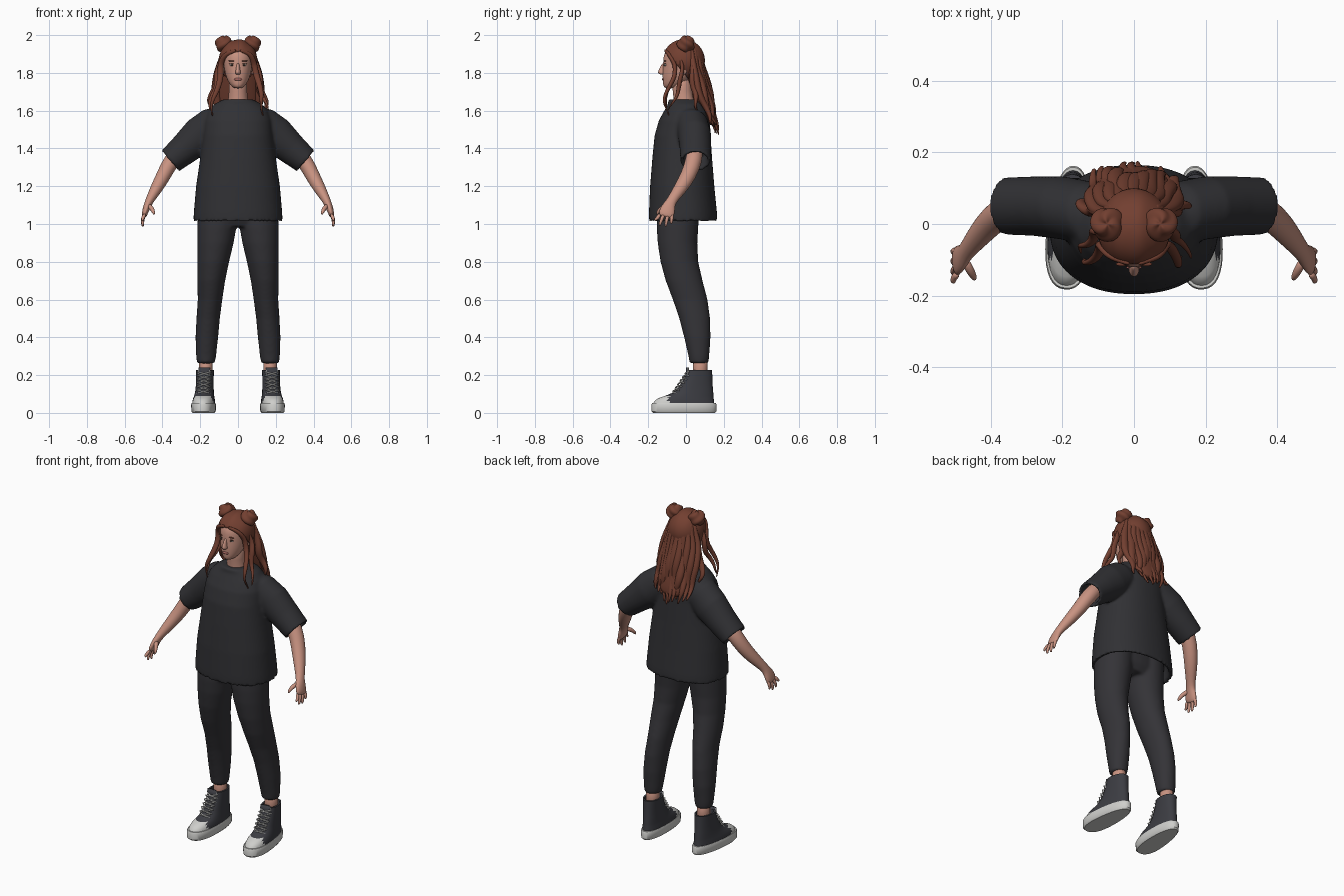
import bpy, bmesh, math, random
from mathutils import Vector, Matrix

random.seed(4)
default_cube = bpy.data.objects.get("Cube")
if default_cube:
    bpy.data.objects.remove(default_cube, do_unlink=True)


def material(name, colour):
    mat = bpy.data.materials.new(name)
    mat.use_nodes = True
    mat.diffuse_color = (*colour, 1)
    mat.node_tree.nodes["Principled BSDF"].inputs["Base Color"].default_value = (*colour, 1)
    return mat


skin = material("skin", (.58, .29, .22))
hair = material("auburn hair", (.17, .05, .03))
shirt_cloth = material("charcoal shirt cloth", (.03, .03, .034))
trouser_cloth = material("charcoal trouser cloth", (.034, .033, .038))
canvas = material("dark canvas", (.045, .046, .055))
rubber = material("white rubber", (.62, .62, .6))
lip = material("lip pink", (.42, .15, .13))
eye_white = material("eye white", (.6, .52, .48))
eye_dark = material("eye dark", (.06, .035, .025))


def loft(bm, rings, axis=None, n=16, power=1.0, egg=0.0):
    """Skin elliptical rings (x, y, z, half width, half depth) along a path."""
    centres = [Vector(r[:3]) for r in rings]
    loops = []
    for i, ring in enumerate(rings):
        last = len(rings) - 1
        t = Vector(axis) if axis else centres[min(i + 1, last)] - centres[max(i - 1, 0)]
        t.normalize()
        u = Vector((0, 1, 0)).cross(t).normalized()
        v = t.cross(u)
        loop = []
        for k in range(n):
            c, s = math.cos(math.tau * k / n), math.sin(math.tau * k / n)
            c = math.copysign(abs(c) ** power, c)
            s = math.copysign(abs(s) ** power, s)
            loop.append(bm.verts.new(centres[i] + u * ring[3] * c * (1 - egg * s) + v * ring[4] * s))
        loops.append(loop)
    for a, b in zip(loops, loops[1:]):
        for k in range(n):
            bm.faces.new((a[k], a[(k + 1) % n], b[(k + 1) % n], b[k]))
    bm.faces.new(loops[0][::-1])
    bm.faces.new(loops[-1])


def ball(bm, centre, radii, segments=20):
    mat = Matrix.Translation(centre) @ Matrix.Diagonal((*radii, 1))
    return bmesh.ops.create_uvsphere(bm, u_segments=segments, v_segments=segments // 2 + 2,
                                     radius=1, matrix=mat)["verts"]


def finish(name, bm, *mats, mirror=False, subsurf=0, voxel=0, sharp=False):
    bmesh.ops.recalc_face_normals(bm, faces=bm.faces)
    for f in bm.faces:
        f.smooth = True
    mesh = bpy.data.meshes.new(name)
    bm.to_mesh(mesh)
    bm.free()
    obj = bpy.data.objects.new(name, mesh)
    bpy.context.scene.collection.objects.link(obj)
    for m in mats:
        mesh.materials.append(m)
    if sharp:
        bpy.ops.object.select_all(action='DESELECT')
        obj.select_set(True)
        bpy.context.view_layer.objects.active = obj
        bpy.ops.object.shade_smooth_by_angle(angle=math.radians(40))
    if mirror:
        obj.modifiers.new("mirror", 'MIRROR').use_mirror_merge = False
    if voxel:
        mod = obj.modifiers.new("blend", 'REMESH')
        mod.mode, mod.voxel_size, mod.use_smooth_shade = 'VOXEL', voxel, True
        mod = obj.modifiers.new("soften", 'SMOOTH')
        mod.factor, mod.iterations = .5, 6
    if subsurf:
        mod = obj.modifiers.new("subdivide", 'SUBSURF')
        mod.levels = mod.render_levels = subsurf
    return obj


UP = (0, 0, 1)

# Loose T-shirt: hollow torso and two hollow sleeves blended together
bm = bmesh.new()
loft(bm, [(0, -.015, z, a, b) for z, a, b in ((1.1, .2, .15), (1.02, .215, .162))] +
     [(0, y, z, a, b) for y, z, a, b in (
         (-.015, 1.015, .236, .181), (-.016, 1.06, .234, .18), (-.02, 1.2, .222, .17),
         (-.02, 1.35, .2, .158), (-.018, 1.47, .185, .148), (-.008, 1.55, .178, .135),
         (0, 1.6, .16, .115), (0, 1.635, .125, .095), (-.012, 1.66, .078, .082))],
     UP, n=48, power=.9)
for s in (-1, 1):
    loft(bm, [(s * x, y, z, a, b) for x, y, z, a, b in (
        (.06, .02, 1.565, .07, .07), (.12, .03, 1.53, .098, .088), (.2, .045, 1.47, .1, .088),
        (.28, .05, 1.4, .084, .083), (.36, .05, 1.332, .071, .08),
        (.356, .05, 1.336, .055, .063), (.3, .05, 1.385, .055, .063))],
        (s * .76, 0, -.65), n=32)
finish("shirt", bm, shirt_cloth, voxel=.008)

# Tapered trousers
bm = bmesh.new()
for s in (-1, 1):
    loft(bm, [(s * x, y, z, a, b) for x, y, z, a, b in (
        (.17, .069, .262, .047, .05), (.169, .068, .3, .053, .055), (.165, .06, .4, .06, .07),
        (.158, .046, .5, .062, .082), (.148, .022, .6, .065, .092), (.142, -.01, .7, .074, .098),
        (.131, -.035, .8, .084, .1), (.119, -.045, .9, .096, .105),
        (.112, -.045, .98, .103, .11), (.108, -.04, 1.1, .103, .112))], UP, n=32)
loft(bm, [(0, -.045, z, a, b) for z, a, b in ((.985, .18, .085), (1.03, .205, .107), (1.1, .21, .112))],
     UP, n=32)
finish("trousers", bm, trouser_cloth, voxel=.009)

# Ankles
bm = bmesh.new()
loft(bm, [(.17, .075, z, .036, .039) for z in (.16, .23, .32)], UP)
finish("ankles", bm, skin, mirror=True)


# High-top shoes, turned slightly outward
def finish_shoe(name, bm, *mats, **options):
    bmesh.ops.rotate(bm, verts=bm.verts, cent=(.167, .1, 0), matrix=Matrix.Rotation(.07, 3, 'Z'))
    return finish(name, bm, *mats, mirror=True, **options)


bm = bmesh.new()
loft(bm, [(.172, -.011, z, a, b) for z, a, b in (
    (0, .056, .164), (.008, .062, .172), (.044, .063, .173), (.052, .06, .169))],
    UP, n=40, power=.85, egg=.16)
finish_shoe("shoe_soles", bm, rubber, sharp=True)

bm = bmesh.new()
loft(bm, [(.172, (front + back) / 2, z, a, (back - front) / 2) for z, front, back, a in (
    (.045, -.176, .15, .059), (.062, -.168, .148, .058), (.078, -.148, .146, .055),
    (.09, -.112, .145, .052), (.108, -.068, .144, .049), (.13, -.045, .142, .047),
    (.16, -.024, .14, .046), (.195, -.006, .139, .046), (.228, .004, .138, .047),
    (.228, .016, .128, .038), (.2, .02, .125, .036))], UP, n=40, power=.88, egg=.1)
for f in bm.faces:
    middle = f.calc_center_median()
    f.material_index = 1 if middle.y < -.095 and middle.z < .105 else 0
finish_shoe("shoe_uppers", bm, canvas, rubber, sharp=True)

bm = bmesh.new()
for i in range(6):
    z = .112 + .019 * i
    y = -.07 + (z - .108) * .68
    for tilt in (-.009, .009):
        loft(bm, [(.172 + x, y + 14 * x * x - .003, z + tilt * x / .03, .0038, .0038)
                  for x in (-.036, -.02, 0, .02, .036)], n=8)
loft(bm, [(.172, .006, .19, .03, .008), (.172, .008, .24, .032, .008)], UP)
for f in bm.faces:
    f.material_index = 1 if len(f.verts) in (4, 16) and f.calc_area() > .0003 else 0
finish_shoe("shoe_laces_and_tongue", bm, rubber, canvas)

# Bare arms with flattened palms, four fingers and a thumb
bm = bmesh.new()
loft(bm, [(.29, .05, 1.41, .045, .045), (.355, .043, 1.335, .043, .045), (.395, .012, 1.255, .039, .042),
          (.428, -.025, 1.195, .034, .037), (.46, -.065, 1.14, .025, .028),
          (.474, -.083, 1.112, .021, .028), (.485, -.095, 1.085, .019, .039),
          (.494, -.103, 1.055, .016, .043), (.499, -.108, 1.035, .011, .036)])
for base, tip, drop in ((-.138, -.162, 1.015), (-.116, -.138, .99), (-.094, -.107, .985), (-.073, -.078, 1.0)):
    loft(bm, [(.492, base, 1.055, .01, .011), (.504, (base + tip) / 2, 1.03, .01, .01),
              (.506, tip, drop + .01, .008, .008), (.502, tip, drop, .004, .004)], n=10)
loft(bm, [(.475, -.1, 1.1, .014, .014), (.458, -.128, 1.085, .013, .013),
          (.448, -.148, 1.066, .01, .01), (.444, -.155, 1.05, .005, .005)], n=10)
finish("arms", bm, skin, mirror=True, subsurf=1)

# Head, neck, nose and ears
bm = bmesh.new()
loft(bm, [(0, y, z, a, b) for y, z, a, b in (
    (-.085, 1.718, .014, .018), (-.078, 1.725, .03, .04), (-.066, 1.742, .045, .056),
    (-.052, 1.765, .058, .071), (-.036, 1.8, .069, .089), (-.024, 1.84, .076, .097),
    (-.02, 1.88, .079, .101), (-.018, 1.91, .077, .094), (-.015, 1.94, .06, .072),
    (-.015, 1.955, .035, .04))], UP, n=32)
loft(bm, [(0, y, z, a, b) for y, z, a, b in (
    (-.005, 1.6, .07, .07), (-.01, 1.65, .052, .054), (-.02, 1.7, .048, .05), (-.025, 1.78, .05, .055))],
    UP, n=24)
loft(bm, [(0, y, z, a, b) for y, z, a, b in (
    (-.122, 1.79, .008, .01), (-.126, 1.796, .016, .02), (-.127, 1.805, .015, .024),
    (-.12, 1.825, .01, .02), (-.115, 1.855, .008, .01))], UP, n=12)
for s in (-1, 1):
    ball(bm, (s * .08, -.012, 1.822), (.011, .019, .032))
finish("head", bm, skin, subsurf=1)

# Facial details
for name, mat, x, y, z, radii in (
        ("eye_whites", eye_white, .031, -.109, 1.842, (.014, .007, .006)),
        ("irises", eye_dark, .031, -.114, 1.842, (.0055, .004, .0055)),
        ("eyelids", eye_dark, .031, -.111, 1.848, (.016, .006, .002)),
        ("eyebrows", hair, .033, -.112, 1.863, (.018, .006, .003)),
        ("lips", lip, 0, -.121, 1.766, (.022, .006, .007))):
    bm = bmesh.new()
    ball(bm, (x, y, z), radii, 16)
    finish(name, bm, mat, mirror=x > 0)

# Scalp hair, trimmed along a sloping hairline
bm = bmesh.new()
ball(bm, (0, -.012, 1.865), (.102, .112, .112), 40)
bmesh.ops.bisect_plane(bm, geom=bm.verts[:] + bm.edges[:] + bm.faces[:], plane_co=(0, -.1, 1.9),
                       plane_no=(0, -.14, -.12), clear_outer=True)
for v in bm.verts:
    v.co.z += .002 * math.sin(90 * v.co.x)
cap = finish("hair_cap", bm, hair)
thick = cap.modifiers.new("thickness", 'SOLIDIFY')
thick.thickness = .012

# Twin twisted buns
bm = bmesh.new()
centre = Vector((.074, 0, 1.952))
for v in ball(bm, centre, (.046, .046, .043), 32):
    d = v.co - centre
    swirl = math.sin(3 * math.atan2(d.y, d.x) + 110 * d.z)
    v.co = centre + d * (1 + .09 * swirl)
finish("hair_buns", bm, hair, mirror=True)


def strand(bm, path, width, phase, wave=.012):
    """A wavy tapering lock through the given points."""
    rings, steps = [], 14
    for i in range(steps + 1):
        t = i / steps
        f = t * (len(path) - 1)
        k = min(int(f), len(path) - 2)
        p = Vector(path[k]).lerp(Vector(path[k + 1]), f - k)
        p.x += wave * t * math.sin(11 * t + phase)
        p.y += wave * t * math.cos(12 * t + phase)
        w = width * (.55 + .6 * math.sin(math.pi * min(1, t * 1.1))) * (1 - .6 * t ** 5)
        rings.append((*p, w, w * .75))
    loft(bm, rings, n=10)


# Long wavy back hair: a core mass with overlapping locks
bm = bmesh.new()
loft(bm, [(0, y, z, a, b) for y, z, a, b in (
    (.02, 1.92, .08, .055), (.035, 1.84, .098, .055), (.065, 1.75, .108, .05), (.092, 1.67, .112, .046),
    (.115, 1.6, .1, .04), (.135, 1.54, .08, .03), (.145, 1.52, .05, .015))], UP, n=24)
finish("hair_back_mass", bm, hair, subsurf=1)

bm = bmesh.new()
for i in range(11):
    u = i / 5 - 1
    end = 1.475 + .05 * u * u + random.uniform(-.015, .025)
    strand(bm, [(u * .07, .07 - .04 * u * u, 1.93), (u * .1, .09 - .05 * u * u, 1.82),
                (u * .115, .125 - .05 * u * u, 1.69), (u * .115, .15 - .035 * u * u, 1.58),
                (u * .1, .163 - .02 * u * u, end)], .024, random.uniform(0, 6))
finish("hair_back_locks", bm, hair, subsurf=1)

# Locks framing the face and falling over the shoulders
bm = bmesh.new()
for s in (-1, 1):
    strand(bm, [(s * .01, -.112, 1.92), (s * .066, -.09, 1.9), (s * .09, -.06, 1.85),
                (s * .098, -.065, 1.78), (s * .115, -.095, 1.7), (s * .13, -.12, 1.64),
                (s * .14, -.1, 1.57)], .015, 1 if s > 0 else 2)
    strand(bm, [(s * .088, -.03, 1.89), (s * .104, -.02, 1.82), (s * .115, -.03, 1.74),
                (s * .135, -.06, 1.67), (s * .152, -.085, 1.6)], .015, 3 + s)
    strand(bm, [(s * .09, .03, 1.88), (s * .106, .035, 1.8), (s * .12, .04, 1.72),
                (s * .145, .05, 1.65), (s * .135, .07, 1.59)], .02, 4 + s)
finish("hair_front_locks", bm, hair, subsurf=1)
